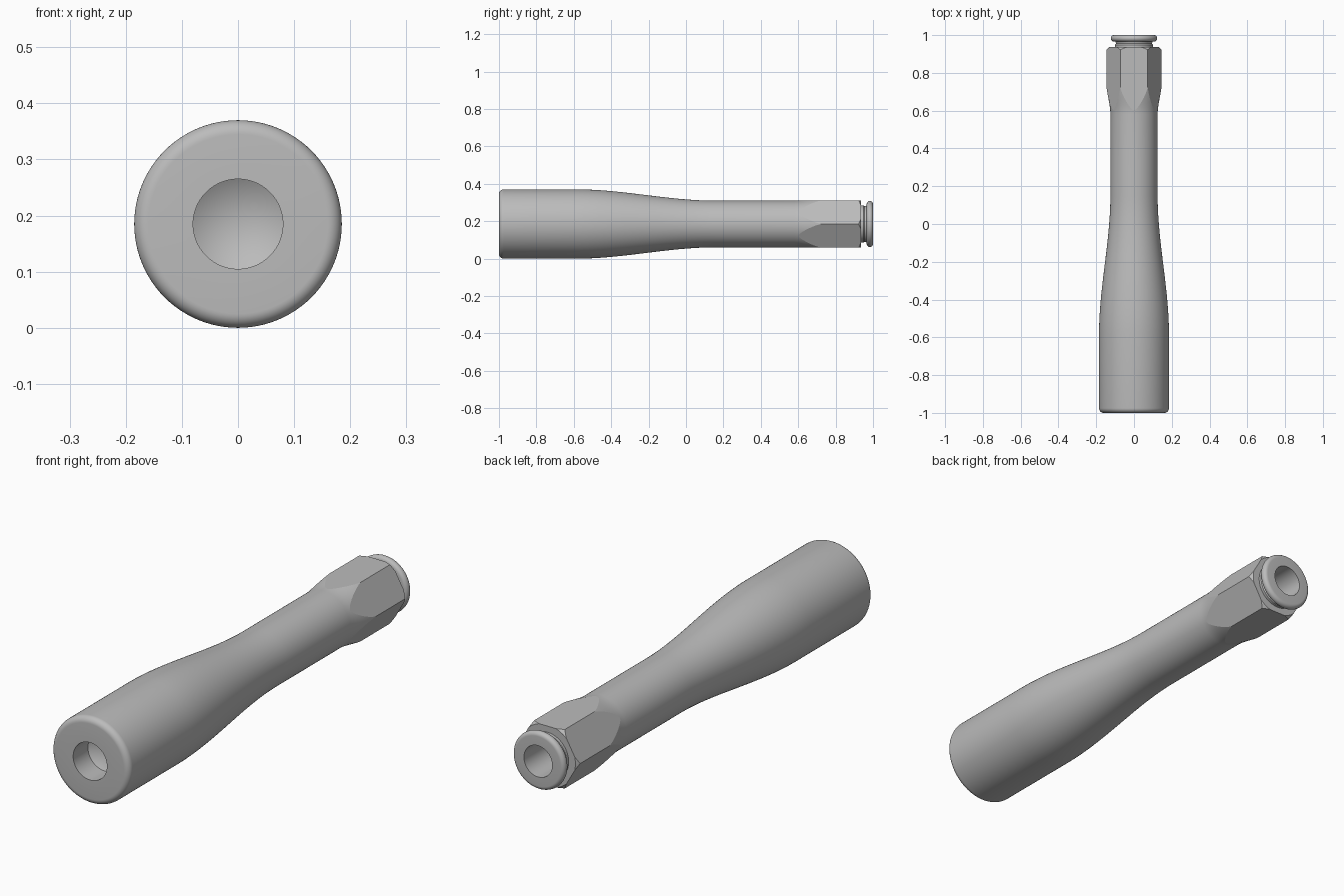
import bpy, bmesh, math
from mathutils import Matrix, Vector

if "Cube" in bpy.data.objects:
    bpy.data.objects.remove(bpy.data.objects["Cube"], do_unlink=True)

AXIS_Z = 0.185      # height of the long axis
SEGMENTS = 96
APOTHEM = 0.126     # centre to flat of the hexagonal end

metal = bpy.data.materials.new("grey_metal")
metal.use_nodes = True
colour = (0.5, 0.5, 0.5, 1)
metal.diffuse_color = colour
metal.node_tree.nodes["Principled BSDF"].inputs["Base Color"].default_value = colour


def ease(y0, r0, y1, r1, steps):
    """Smooth S-shaped change of radius, as (y, r) points."""
    points = []
    for i in range(steps + 1):
        t = i / steps
        points.append((y0 + (y1 - y0) * t, r0 + (r1 - r0) * t * t * (3 - 2 * t)))
    return points


def arc(y, r, radius, start, end, steps=8):
    """Rounded profile corner about (y, r), angles in degrees from +y."""
    angles = [math.radians(start + (end - start) * i / steps) for i in range(steps + 1)]
    return [(y + radius * math.cos(a), r + radius * math.sin(a)) for a in angles]


def revolve(profile):
    """Turn a (y, r) profile about the long axis."""
    bm = bmesh.new()
    verts = [bm.verts.new((r, y, 0)) for y, r in profile]
    edges = [bm.edges.new(pair) for pair in zip(verts, verts[1:])]
    bmesh.ops.spin(bm, geom=verts + edges, cent=(0, 0, 0), axis=(0, 1, 0),
                   angle=math.tau, steps=SEGMENTS, use_merge=True)
    bmesh.ops.remove_doubles(bm, verts=bm.verts, dist=0.00005)
    bmesh.ops.recalc_face_normals(bm, faces=bm.faces)
    return bm


def finish(name, bm, is_flat=lambda face: False):
    """Shade smooth with sharp creases and add the object to the scene."""
    bm.normal_update()
    for face in bm.faces:
        face.smooth = not is_flat(face)
    for edge in bm.edges:
        edge.smooth = edge.calc_face_angle(0) < math.radians(29)
    bm.transform(Matrix.Translation((0, 0, AXIS_Z)))
    mesh = bpy.data.meshes.new(name)
    bm.to_mesh(mesh)
    bm.free()
    mesh.materials.append(metal)
    bpy.context.collection.objects.link(bpy.data.objects.new(name, mesh))


# Handle: drilled blind hole, rounded front rim, swelling body, slim shaft
handle = [(-0.852, 0), (-0.9, 0.08), (-1, 0.08)]
handle += arc(-0.975, 0.16, 0.025, 180, 90)
handle += ease(-0.58, 0.185, 0.15, 0.125, 28)
handle += [(0.4, 0.125)]
finish("handle", revolve(handle))

# Hexagonal end: a flared round bar trimmed by six planes
hex_profile = [(0.4, 0.125)] + ease(0.58, 0.125, 0.76, 0.148, 14)
hex_profile += [(0.92, 0.148), (0.936, 0.132), (0.936, 0.09)]
bm = revolve(hex_profile)
normals = [Vector((math.cos(a), 0, math.sin(a)))
           for a in (math.radians(30 + 60 * i) for i in range(6))]
for normal in normals:
    cut = bmesh.ops.bisect_plane(bm, geom=bm.verts[:] + bm.edges[:] + bm.faces[:], dist=0.00001,
                                 plane_co=normal * APOTHEM, plane_no=normal, clear_outer=True)
    rim = [e for e in cut["geom_cut"] if isinstance(e, bmesh.types.BMEdge)]
    bmesh.ops.holes_fill(bm, edges=rim, sides=0)
bmesh.ops.recalc_face_normals(bm, faces=bm.faces)


def on_hex_flat(face):
    return any(all(abs(v.co.dot(n) - APOTHEM) < 0.0001 for v in face.verts) for n in normals)


finish("hexagonal_end", bm, on_hex_flat)

# Nozzle: neck, rounded lip and deep bore
nozzle = [(0.93, 0.1), (0.948, 0.1), (0.955, 0.095), (0.965, 0.098)]
nozzle += arc(0.983, 0.106, 0.017, 180, 0, 14)
nozzle += [(1, 0.067), (0.6, 0.067), (0.56, 0)]
finish("nozzle_lip", revolve(nozzle))
